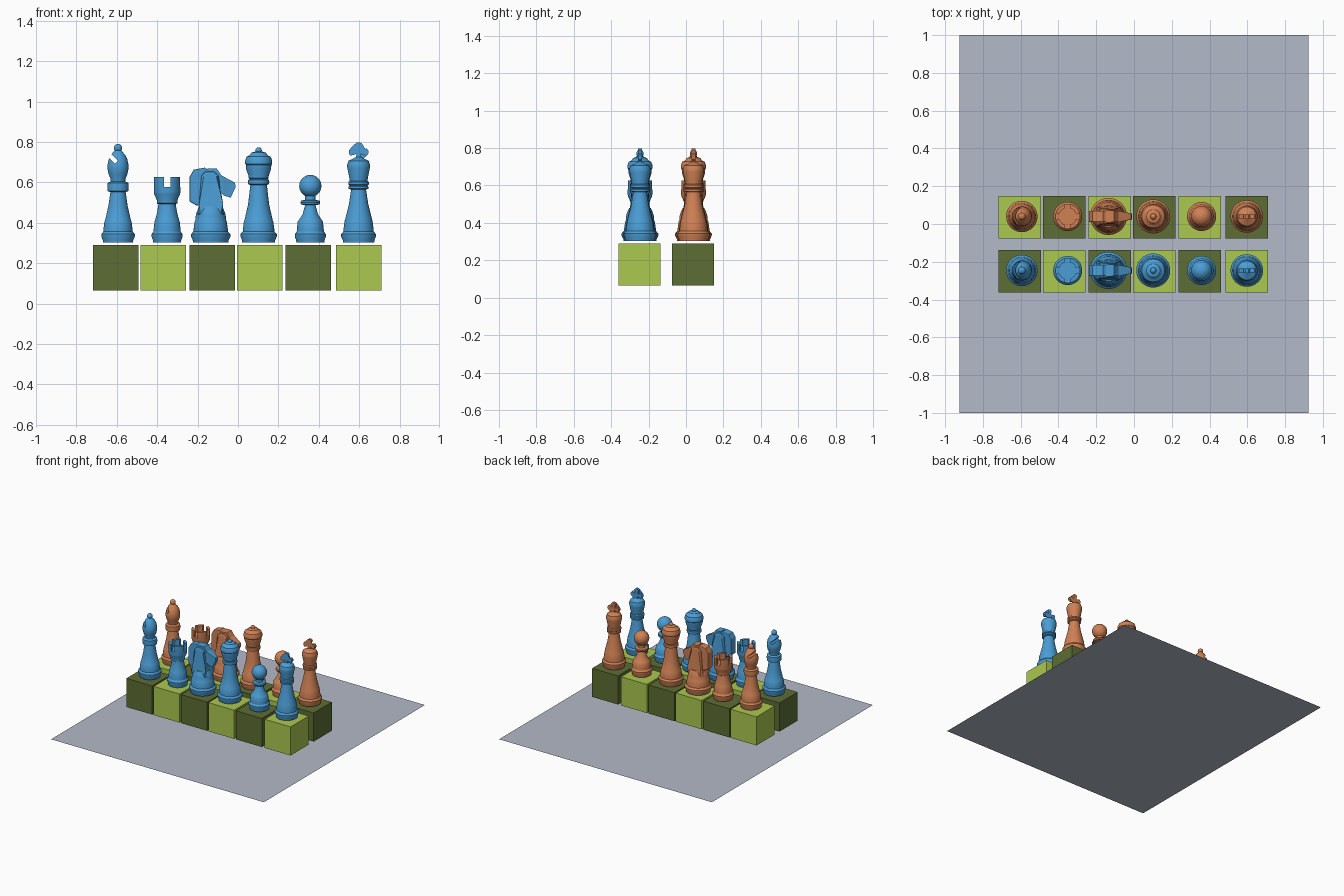
import bpy, bmesh, math
from mathutils import Matrix

if "Cube" in bpy.data.objects:
    bpy.data.objects.remove(bpy.data.objects["Cube"])


def material(name, rgb):
    m = bpy.data.materials.new(name)
    m.diffuse_color = (*rgb, 1)
    m.use_nodes = True
    m.node_tree.nodes["Principled BSDF"].inputs["Base Color"].default_value = m.diffuse_color
    return m


LIGHT = material("light_green", (0.41, 0.58, 0.08))
DARK = material("dark_green", (0.11, 0.155, 0.034))
BLUE = material("blue", (0.07, 0.34, 0.67))
ORANGE = material("orange", (0.63, 0.22, 0.09))
GREY = material("grey", (0.45, 0.49, 0.58))
Z0 = 0.302  # height of the piece bottoms


def add_object(name, bm, loc, mat, smooth=None):
    bmesh.ops.recalc_face_normals(bm, faces=bm.faces)
    me = bpy.data.meshes.new(name)
    bm.to_mesh(me)
    bm.free()
    me.materials.append(mat)
    if smooth:
        me.polygons.foreach_set("use_smooth", [True] * len(me.polygons))
        me.set_sharp_from_angle(angle=math.radians(smooth))
    ob = bpy.data.objects.new(name, me)
    ob.location = loc
    bpy.context.collection.objects.link(ob)
    return ob


def lathe(name, profile, loc, mat, steps=40):
    bm = bmesh.new()
    vs = [bm.verts.new((r, 0, z)) for r, z in profile]
    es = [bm.edges.new(p) for p in zip(vs, vs[1:])]
    bmesh.ops.spin(bm, geom=vs + es, cent=(0, 0, 0), axis=(0, 0, 1),
                   angle=math.tau, steps=steps)
    bmesh.ops.remove_doubles(bm, verts=bm.verts, dist=1e-5)
    return add_object(name, bm, loc, mat, 32)


def prism(name, outline, loc, mat, bevel=0):
    """Side outline of (x, z, half thickness) points, mirrored across y."""
    bm = bmesh.new()
    a = [bm.verts.new((x, -t, z)) for x, z, t in outline]
    b = [bm.verts.new((x, t, z)) for x, z, t in outline]
    caps = [bm.faces.new(a), bm.faces.new(b[::-1])]
    n = len(a)
    for i in range(n):
        j = (i + 1) % n
        bm.faces.new((a[i], b[i], b[j], a[j]))
    if bevel:
        rim = [e for f in caps for e in f.edges]
        bmesh.ops.bevel(bm, geom=rim, offset=bevel, segments=2, profile=0.5,
                        affect='EDGES')
    big = [f for f in bm.faces if len(f.verts) > 4]
    bmesh.ops.triangulate(bm, faces=big)
    return add_object(name, bm, loc, mat)


def box(name, size, loc, mat, rot=0):
    bm = bmesh.new()
    bmesh.ops.create_cube(bm, size=1)
    bm.transform(Matrix.Rotation(rot, 4, 'Y') @ Matrix.Diagonal((*size, 1)))
    return add_object(name, bm, loc, mat)


def cut(ob, cutter):
    mod = ob.modifiers.new("cut", 'BOOLEAN')
    mod.operation = 'DIFFERENCE'
    mod.solver = 'EXACT'
    mod.object = cutter
    cutter.hide_render = True
    bpy.context.view_layer.update()
    ev = ob.evaluated_get(bpy.context.evaluated_depsgraph_get())
    me = bpy.data.meshes.new_from_object(ev)
    ob.modifiers.clear()
    ob.data = me
    bpy.data.objects.remove(cutter)


def foot(r):
    """Turned foot shared by every piece."""
    return [(0, 0), (.9 * r, 0), (.91 * r, .012), (r, .03), (r, .042),
            (.87 * r, .055), (.86 * r, .07), (.81 * r, .104)]


def ball(r, z, start):
    """Arc from angle start (degrees above the equator) up to the pole."""
    pts = []
    for i in range(13):
        a = math.radians(start + (90 - start) * i / 12)
        pts.append((r * math.cos(a) if i < 12 else 0, z + r * math.sin(a)))
    return pts


def bishop(tag, x, y, mat):
    p = foot(.083) + [(.064, .11), (.048, .18), (.038, .25), (.052, .255),
                      (.053, .275), (.052, .295), (.036, .302), (.037, .315),
                      (.047, .34), (.052, .365), (.052, .385), (.046, .412),
                      (.034, .436), (.016, .456)] + ball(.02, .468, -35)
    ob = lathe(tag + "_bishop", p, (x, y, Z0), mat)
    cut(ob, box("slit_cutter", (.08, .2, .02), (x - .036, y, .728), mat,
                math.radians(45)))


def rook(tag, x, y, mat):
    p = foot(.077) + [(.06, .11), (.049, .15), (.043, .19), (.051, .195),
                      (.051, .21), (.064, .24), (.066, .25), (.066, .325),
                      (.046, .325), (.046, .275), (0, .275)]
    ob = lathe(tag + "_rook", p, (x, y, Z0), mat)
    for size in ((.032, .3, .1), (.3, .032, .1)):
        cut(ob, box("notch_cutter", size, (x, y, Z0 + .326), mat))


def knight(tag, x, y, mat):
    p = foot(.098) + [(.076, .11), (.074, .135), (.07, .15), (.058, .178),
                      (0, .178)]
    lathe(tag + "_knight_base", p, (x, y, Z0), mat)
    mane = [(-.104, .505), (-.104, .629), (-.084, .663), (-.03, .673),
            (-.005, .658), (-.015, .495), (-.07, .485)]
    prism(tag + "_knight_mane", [(a, b, .03) for a, b in mane],
          (x, y, 0), mat, .006)
    neck = [(-.066, .44, .055), (-.058, .49, .052), (-.046, .635, .044),
            (-.025, .656, .04), (.015, .656, .038), (.04, .634, .038),
            (.05, .49, .05), (.066, .44, .053)]
    prism(tag + "_knight_neck", neck, (x, y, 0), mat, .012)
    muzzle = [(-.015, .668, .032), (.03, .668, .03), (.054, .634, .03),
              (.119, .599, .016), (.124, .579, .016), (.099, .525, .018),
              (.064, .535, .026), (.04, .564, .03), (-.015, .564, .032)]
    prism(tag + "_knight_muzzle", muzzle, (x, y, 0), mat)


def queen(tag, x, y, mat):
    p = foot(.09) + [(.07, .11), (.052, .19), (.041, .285), (.052, .29),
                     (.053, .3), (.052, .31), (.045, .314), (.05, .32),
                     (.05, .33), (.062, .365), (.063, .385), (.067, .39),
                     (.067, .405), (.06, .425), (.045, .432), (.036, .445),
                     (.014, .452)] + ball(.016, .456, -15)
    lathe(tag + "_queen", p, (x, y, Z0), mat)


def pawn(tag, x, y, mat):
    p = foot(.077) + [(.058, .11), (.038, .14), (.026, .185), (.046, .189),
                      (.049, .198), (.046, .207), (.026, .212),
                      (.025, .232)] + ball(.055, .28, -62)
    lathe(tag + "_pawn", p, (x, y, Z0), mat)


def king(tag, x, y, mat):
    p = foot(.086) + [(.068, .11), (.048, .19), (.037, .262), (.05, .267),
                      (.05, .277), (.044, .282), (.051, .287), (.051, .3),
                      (.044, .305), (.046, .32), (.056, .37), (.057, .385),
                      (.05, .405), (.028, .415), (.014, .424), (0, .424)]
    lathe(tag + "_king", p, (x, y, Z0), mat)
    # flared cross: the same three points turned four times
    cross = []
    for k in range(4):
        c, s = (1, 0, -1, 0)[k], (0, 1, 0, -1)[k]
        for u, v in ((.04, -.018), (.048, -.008), (.048, .008), (.04, .018),
                     (.009, .009)):
            cross.append((u * c - v * s, .448 + u * s + v * c, .011))
    prism(tag + "_king_cross", cross, (x, y, Z0), mat)


# ground sheet
sheet = bmesh.new()
bmesh.ops.create_grid(sheet, x_segments=1, y_segments=1, size=1)
bmesh.ops.scale(sheet, vec=(.925, 1, 1), verts=sheet.verts)
ground = add_object("base_sheet", sheet, (0, 0, 0), GREY)
if ground.data.polygons[0].normal.z < 0:
    ground.data.flip_normals()

# two rows of blocks with one piece on each
columns = [(-.605, -.594, bishop), (-.369, -.351, rook), (-.128, -.135, knight),
           (.107, .102, queen), (.348, .358, pawn), (.598, .597, king)]
rows = [("front", -.249, -.246, BLUE, 0), ("back", .037, .04, ORANGE, 1)]
for tag, block_y, piece_y, mat, shift in rows:
    for i, (block_x, piece_x, build) in enumerate(columns):
        box(f"{tag}_block_{i + 1}", (.225, .225, .225), (block_x, block_y, .178),
            LIGHT if (i + shift) % 2 else DARK)
        build(tag, piece_x, piece_y, mat)
